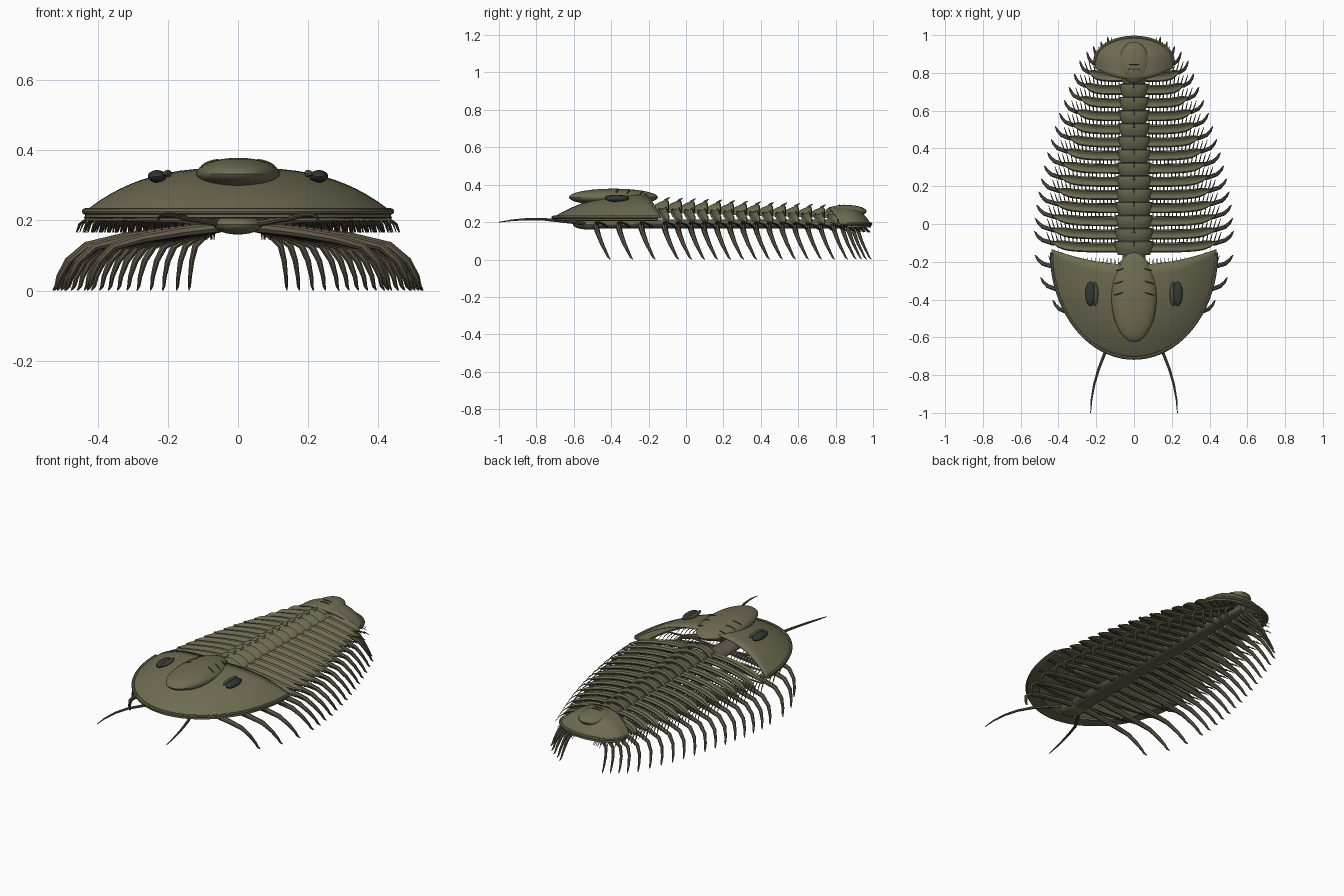
import bpy, bmesh, math
from mathutils import Vector

if "Cube" in bpy.data.objects:
    bpy.data.objects.remove(bpy.data.objects["Cube"])


def material(name, rgb):
    m = bpy.data.materials.new(name)
    m.diffuse_color = (*rgb, 1)
    m.use_nodes = True
    m.node_tree.nodes["Principled BSDF"].inputs["Base Color"].default_value = m.diffuse_color
    return m


SHELL = material("olive_shell", (0.16, 0.15, 0.085))
DARK = material("dark_furrow", (0.05, 0.047, 0.028))
LIMB = material("brown_limb", (0.135, 0.11, 0.075))
EYE = material("eye_dark", (0.03, 0.04, 0.035))


def loft(bm, rings, closed=True, cap=True):
    vs = [[bm.verts.new(p) for p in r] for r in rings]
    n = len(vs[0])
    for a, b in zip(vs, vs[1:]):
        for j in range(n if closed else n - 1):
            k = (j + 1) % n
            bm.faces.new((a[j], a[k], b[k], b[j]))
    if closed and cap:
        bm.faces.new(vs[0][::-1])
        bm.faces.new(vs[-1])


def tube(bm, path, radii, sides=6, up=(0, 0, 1)):
    path = [Vector(p) for p in path]
    rings = []
    for i, p in enumerate(path):
        d = (path[min(i + 1, len(path) - 1)] - path[max(i - 1, 0)]).normalized()
        u = d.cross(Vector(up)).normalized()
        w = d.cross(u)
        rings.append([p + radii[i] * (math.cos(t) * u + math.sin(t) * w)
                      for t in [2 * math.pi * k / sides for k in range(sides)]])
    loft(bm, rings)


def ball(bm, c, r, u=20, v=12):
    geo = bmesh.ops.create_uvsphere(bm, u_segments=u, v_segments=v, radius=1)["verts"]
    for q in geo:
        q.co = Vector((q.co.x * r[0] + c[0], q.co.y * r[1] + c[1], q.co.z * r[2] + c[2]))


def finish(bm, name, mat, mirror=False, thick=0, angle=35):
    bmesh.ops.recalc_face_normals(bm, faces=bm.faces)
    me = bpy.data.meshes.new(name)
    bm.to_mesh(me)
    bm.free()
    ob = bpy.data.objects.new(name, me)
    bpy.context.collection.objects.link(ob)
    me.materials.append(mat)
    bpy.ops.object.select_all(action='DESELECT')
    ob.select_set(True)
    bpy.context.view_layer.objects.active = ob
    bpy.ops.object.shade_smooth_by_angle(angle=math.radians(angle))
    if thick:
        m = ob.modifiers.new("thickness", 'SOLIDIFY')
        m.thickness = thick
        m.offset = -1
    if mirror:
        m = ob.modifiers.new("mirror", 'MIRROR')
        m.use_mirror_merge = False
    return ob


# Domed shield between an elliptical margin and a curved inner margin
def shield(name, w, yc, b, inner, z0, h, p):
    bm = bmesh.new()
    rows = []
    for i in range(33):
        x = w * math.sin((i / 16 - 1) * math.pi / 2)
        q = math.sqrt(max(0, 1 - (x / w) ** 2))
        row = []
        for j in range(13):
            f = (j / 12) ** 1.4
            y = (yc + b * q) * (1 - f) + inner(x / w) * f
            e = max(0, (y - yc) / b)
            r = min(1, math.hypot(x / w, e))
            row.append((x, y, z0 + h * (1 - r ** p)))
        rows.append(row)
    loft(bm, rows, closed=False)
    bmesh.ops.recalc_face_normals(bm, faces=bm.faces)
    if sum(f.normal.z for f in bm.faces) < 0:
        bmesh.ops.reverse_faces(bm, faces=bm.faces)
    finish(bm, name, SHELL, thick=0.01)
    # raised rim and the flat turned-under border
    bm = bmesh.new()
    arc = [math.pi * k / 40 for k in range(41)]
    tube(bm, [(w * math.cos(t), yc + b * math.sin(t), z0) for t in arc], [0.009] * 41, 8)
    finish(bm, name + "_rim", SHELL)
    bm = bmesh.new()
    loft(bm, [[(w * s * math.cos(t), yc + b * s * math.sin(t), z) for s, z in
               ((1.0, z0 - 0.008), (1.0, z0 - 0.018), (0.86, z0 - 0.02), (0.86, z0 - 0.01))]
              for t in arc])
    finish(bm, name + "_under_border", SHELL)


shield("head_shield", 0.437, -0.15, -0.56, lambda s: -0.215 + 0.08 * s * s, 0.226, 0.125, 2.8)
shield("tail_shield", 0.207, 0.86, 0.128, lambda s: 0.765 + 0.06 * s * s, 0.19, 0.09, 2.5)

# Raised central lobes of head and tail
bm = bmesh.new()
ball(bm, (0, -0.388, 0.333), (0.12, 0.238, 0.046), 28, 16)
finish(bm, "head_lobe", SHELL)
bm = bmesh.new()
ball(bm, (0, 0.855, 0.258), (0.08, 0.11, 0.034), 24, 14)
finish(bm, "tail_lobe", SHELL)

# Furrows on both lobes
bm = bmesh.new()
for y in (-0.235, -0.30, -0.36):
    pts = []
    for k in range(5):
        x = 0.055 + 0.0125 * k
        yy = y - 0.008 * k / 2
        e = 1 - (x / 0.12) ** 2 - ((yy + 0.388) / 0.238) ** 2
        pts.append((x, yy, 0.333 + 0.046 * math.sqrt(max(0, e))))
    tube(bm, pts, [0.002, 0.004, 0.004, 0.004, 0.002], 5)
for y in (0.82, 0.845):
    tube(bm, [(x, y, 0.259 + 0.034 * math.sqrt(1 - (x / 0.08) ** 2 - ((y - 0.855) / 0.11) ** 2))
              for x in (0, 0.015, 0.03)], [0.003, 0.003, 0.001], 5)
finish(bm, "lobe_furrows", DARK, mirror=True)

# Eyes with their inner lids
bm = bmesh.new()
ball(bm, (0.231, -0.37, 0.326), (0.027, 0.065, 0.018), 18, 12)
finish(bm, "eyes", EYE, mirror=True)
bm = bmesh.new()
tube(bm, [(0.212 - 0.012 * math.cos(t), -0.37 + 0.062 * math.sin(t), 0.334)
          for t in [(-1 + k / 4) * math.pi / 2 for k in range(9)]],
     [0.004, 0.007, 0.009, 0.011, 0.011, 0.011, 0.009, 0.007, 0.004], 8)
finish(bm, "eye_lids", SHELL, mirror=True)

# Thorax: axial rings with small spines, and pleural ribs
N = 14
seg_y = [-0.125 + 0.0695 * i for i in range(N)]
width = [0.44 - 0.2 * (i / (N - 1)) ** 1.6 for i in range(N)]
rings, ribs, spines = bmesh.new(), bmesh.new(), bmesh.new()
for i, (y, w) in enumerate(zip(seg_y, width)):
    t = i / (N - 1)
    a = 0.10 - 0.03 * t
    zb = 0.262 - 0.03 * t
    h = 0.058 - 0.012 * t
    prof = [(-0.04, -0.016), (-0.02, -0.005), (0.012, 0.008), (0.029, 0.008), (0.034, -0.004),
            (0.03, -0.016), (-0.036, -0.024)]
    loft(rings, [[((a + dz) * math.cos(g), y + dy, zb - 0.01 + (h + dz) * math.sin(g))
                  for dy, dz in prof] for g in [math.pi * k / 16 for k in range(17)]])
    top = zb + h
    tube(spines, [(0, y + 0.012, top - 0.006), (0, y + 0.028, top + 0.006), (0, y + 0.04, top + 0.013)],
         [0.008, 0.005, 0.001], 6, (1, 0, 0))
    secs = []
    ztip = 0.208 - 0.018 * t
    for k in range(11):
        s = k / 10
        x = a * 0.92 + (w - a * 0.92) * s
        sweep = 0.03 * s ** 4
        f = 1 if s < 0.75 else max(0.12, 1 - ((s - 0.75) / 0.25) ** 2 * 0.88)
        z = zb + 0.005 - (zb + 0.005 - ztip) * s ** 1.8
        secs.append([(x, y + sweep + dy * f, z + dz * f) for dy, dz in
                     ((-0.026, -0.002), (-0.019, 0.009), (-0.004, 0.004), (0.006, 0.006),
                      (0.019, 0.016), (0.026, 0.005), (0.018, -0.006), (-0.018, -0.009))])
    loft(ribs, secs)
finish(rings, "axial_rings", SHELL)
finish(spines, "ring_spines", SHELL)
finish(ribs, "pleural_ribs", SHELL, mirror=True)

# Limbs: walking legs below, feathery gill branches above
limbs = [(-0.48, 0.43, 0.33), (-0.36, 0.495, 0.39), (-0.24, 0.525, 0.43)]
limbs += [(y + 0.01, w * 1.2, w) for y, w in zip(seg_y, width)]
limbs += [(0.835, 0.25, 0.19), (0.865, 0.215, 0.165), (0.89, 0.175, 0.13), (0.915, 0.14, 0.1)]
legs, gills = bmesh.new(), bmesh.new()
for y, X, G in limbs:
    L = X - 0.05
    k = 0.6 + 0.4 * min(1, X / 0.5)
    path = [(0.05 + L * f, y + dy, z) for f, dy, z in
            ((0, 0, 0.182), (0.3, 0.002, 0.168), (0.58, 0.006, 0.15), (0.8, 0.014, 0.127),
             (0.91, 0.03, 0.085), (0.965, 0.052, 0.04), (0.98, 0.065, 0.013), (1, 0.076, 0.001))]
    tube(legs, path, [r * k for r in (0.017, 0.016, 0.015, 0.013, 0.011, 0.008, 0.006, 0.002)],
         8, (0.3, 1, 0.2))
    zg = 0.208 if y < 0.5 else 0.208 - 0.05 * (y - 0.5)
    tube(gills, [(0.05, y, 0.185), (0.05 + (G - 0.05) * 0.4, y, zg - 0.008), (G, y + 0.02, zg - 0.006)],
         [0.008, 0.007, 0.004], 5)
    n = max(5, int(G * 44))
    for j in range(n):
        s = (j + 1) / n
        x = 0.06 + (G - 0.06) * s
        out = 0.022 * s ** 3
        ln = min(0.058, 0.985 - y)
        y0 = y + 0.015 * s * s
        tube(gills, [(x, y0, zg - 0.008), (x + out * 0.6, y0 + ln * 0.55, zg - 0.018),
                     (x + out, y0 + ln, zg - 0.042)], [0.003, 0.003, 0.0012], 4)
finish(legs, "walking_legs", LIMB, mirror=True)
finish(gills, "gill_branches", LIMB, mirror=True)

# Ventral body and mouth plate
bm = bmesh.new()
loft(bm, [[(hw * math.cos(g), y, 0.19 + 0.024 * math.sin(g))
           for g in [2 * math.pi * k / 16 for k in range(16)]]
          for y, hw in ((-0.5, 0.03), (-0.46, 0.06), (-0.1, 0.062), (0.4, 0.055), (0.8, 0.04), (0.93, 0.02))])
finish(bm, "ventral_body", LIMB)
bm = bmesh.new()
ball(bm, (0, -0.52, 0.188), (0.07, 0.085, 0.028))
finish(bm, "mouth_plate", SHELL)

# Antennae
bm = bmesh.new()
tube(bm, [(0.05, -0.53, 0.19), (0.105, -0.61, 0.2), (0.155, -0.685, 0.208), (0.188, -0.77, 0.216),
          (0.211, -0.85, 0.216), (0.225, -0.93, 0.21), (0.23, -1.0, 0.2)],
     [0.01, 0.009, 0.008, 0.007, 0.006, 0.0045, 0.002], 8)
finish(bm, "antennae", LIMB, mirror=True)
